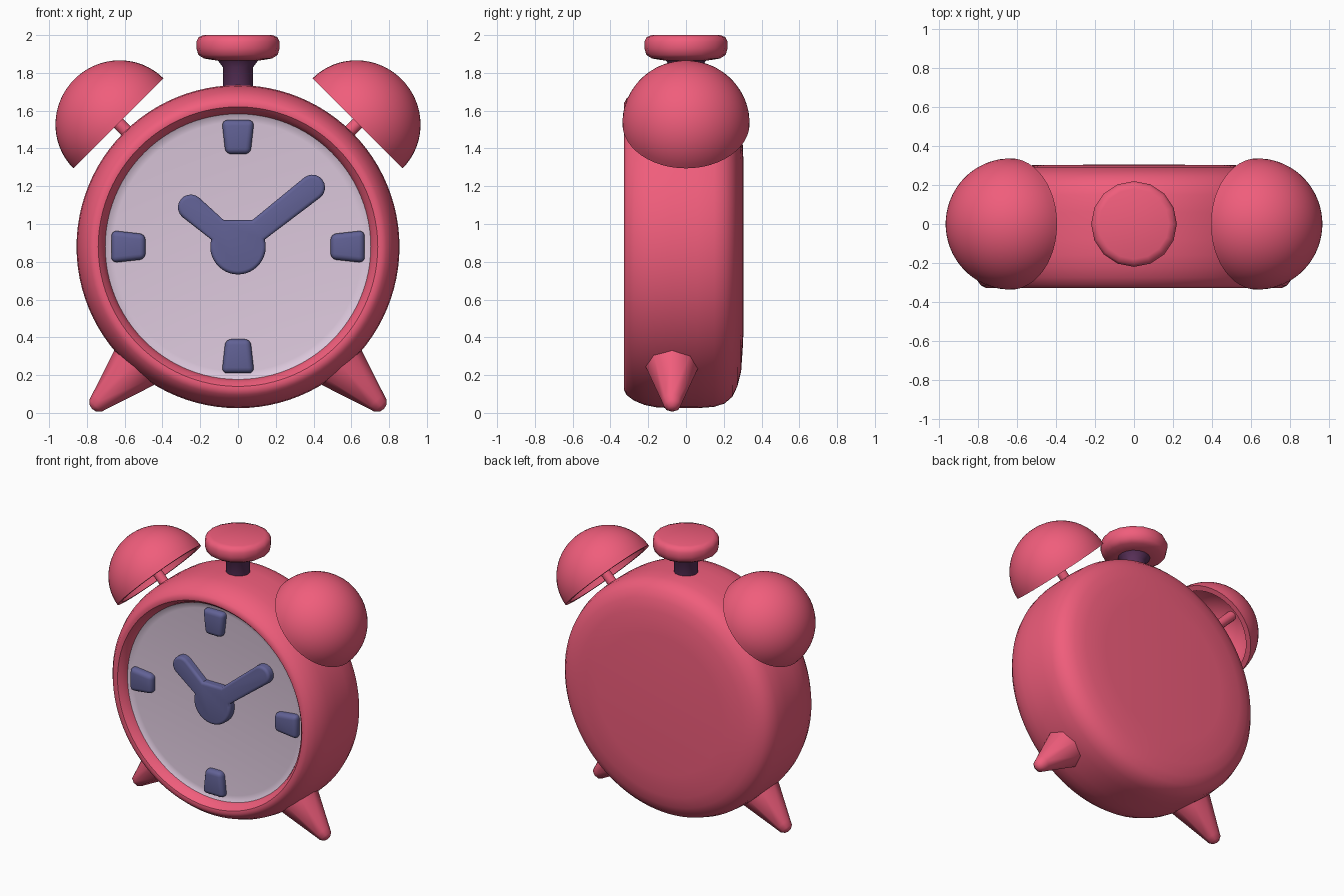
import bpy, bmesh
from math import sin, cos, pi, radians
from mathutils import Vector, Matrix

if "Cube" in bpy.data.objects:
    bpy.data.objects.remove(bpy.data.objects["Cube"])


def material(name, rgb):
    m = bpy.data.materials.new(name)
    m.diffuse_color = (*rgb, 1)
    m.use_nodes = True
    m.node_tree.nodes["Principled BSDF"].inputs["Base Color"].default_value = m.diffuse_color
    return m


PINK = material("pink", (0.87, 0.11, 0.2))
PALE = material("pale_lilac", (0.72, 0.58, 0.72))
BLUE = material("slate_blue", (0.12, 0.12, 0.3))
PLUM = material("plum", (0.1, 0.03, 0.1))
CENTRE = Vector((0, 0, 0.88))


def finish(name, bm, mat, angle):
    bmesh.ops.recalc_face_normals(bm, faces=bm.faces)
    me = bpy.data.meshes.new(name)
    bm.to_mesh(me)
    bm.free()
    me.materials.append(mat)
    ob = bpy.data.objects.new(name, me)
    bpy.context.collection.objects.link(ob)
    bpy.ops.object.select_all(action='DESELECT')
    ob.select_set(True)
    bpy.context.view_layer.objects.active = ob
    bpy.ops.object.shade_smooth_by_angle(angle=radians(angle))
    return ob


def lathe(name, profile, origin, axis, mat, segs=64, angle=40):
    """Spin (radius, height) points around an axis through origin."""
    bm = bmesh.new()
    vs = [bm.verts.new((r, 0, h)) for r, h in profile]
    edges = [bm.edges.new(p) for p in zip(vs, vs[1:])]
    bmesh.ops.spin(bm, geom=vs + edges, cent=(0, 0, 0), axis=(0, 0, 1),
                   angle=2 * pi, steps=segs)
    bmesh.ops.remove_doubles(bm, verts=bm.verts, dist=1e-4)
    rot = Vector(axis).to_track_quat('Z', 'Y').to_matrix().to_4x4()
    bm.transform(Matrix.Translation(origin) @ rot)
    return finish(name, bm, mat, angle)


def plate(name, outline, front, back, bevel, mat, corners=False):
    """Extrude an (x, z) outline in y and round its front edge."""
    bm = bmesh.new()
    face = bm.faces.new([bm.verts.new((x, front, z)) for x, z in outline])
    res = bmesh.ops.extrude_face_region(bm, geom=[face], use_keep_orig=True)
    moved = [g for g in res['geom'] if isinstance(g, bmesh.types.BMVert)]
    bmesh.ops.translate(bm, verts=moved, vec=(0, back - front, 0))
    keep = [e for e in bm.edges
            if all(abs(v.co.y - front) < 1e-5 for v in e.verts)
            or (corners and abs(e.verts[0].co.y - e.verts[1].co.y) > 1e-4)]
    bmesh.ops.bevel(bm, geom=keep, offset=bevel, segments=4, profile=0.5,
                    affect='EDGES', clamp_overlap=True)
    return finish(name, bm, mat, 40)


def arc(cx, cz, r, a0, a1, n):
    steps = [radians(a0 + (a1 - a0) * i / n) for i in range(n + 1)]
    return [(cx + r * cos(a), cz + r * sin(a)) for a in steps]


# case with rounded back and raised front rim
lathe("case", [(0, 0.305), (0.5, 0.303), (0.66, 0.292), (0.74, 0.272),
               (0.795, 0.245), (0.83, 0.205), (0.848, 0.15), (0.855, 0.06),
               (0.855, -0.08), (0.85, -0.16), (0.838, -0.22), (0.815, -0.275),
               (0.785, -0.315), (0.76, -0.328), (0.74, -0.325),
               (0.718, -0.3), (0.703, -0.265), (0.7, -0.24)],
      CENTRE, (0, 1, 0), PINK, 96)

# dial
lathe("dial", [(0.705, -0.265), (0.685, -0.254), (0.66, -0.25), (0, -0.25)],
      CENTRE, (0, 1, 0), PALE, 96)

# hour markers
for i, side in enumerate(("top", "left", "bottom", "right")):
    a = i * pi / 2
    pts = [(-0.066, 0.49), (0.066, 0.49), (0.086, 0.67), (-0.086, 0.67)]
    plate("marker_" + side,
          [(x * cos(a) - z * sin(a), 0.88 + x * sin(a) + z * cos(a)) for x, z in pts],
          -0.295, -0.23, 0.03, BLUE, corners=True)

# joined hands: hub underside, long hand tip, notch, short hand tip
outline = (arc(0, 0.88, 0.147, -195, 15, 24)
           + arc(0.393, 1.193, 0.068, -51, 129, 10)
           + [(0.075, 1.02), (-0.075, 1.02)]
           + arc(-0.25, 1.088, 0.068, 48, 228, 10))
plate("hands", outline, -0.305, -0.23, 0.02, BLUE)

# push button on top
lathe("button_stem", [(0, 1.68), (0.08, 1.68), (0.08, 1.83), (0.11, 1.87), (0, 1.875)],
      (0, 0, 0), (0, 0, 1), PLUM, 16)
lathe("button_cap", [(0, 1.865), (0.11, 1.865), (0.18, 1.876), (0.21, 1.895),
                     (0.22, 1.93), (0.22, 1.965), (0.208, 1.99), (0.18, 2.0), (0, 2.0)],
      (0, 0, 0), (0, 0, 1), PINK, 16, 50)

for side, s in (("left", -1), ("right", 1)):
    # hollow bell
    outer = [(0.337 * cos(t * pi / 32), 0.33 * sin(t * pi / 32)) for t in range(16, -1, -1)]
    inner = [(0.3 * cos(t * pi / 24), 0.29 * sin(t * pi / 24)) for t in range(13)]
    outer[0] = (0, 0.33)
    inner[-1] = (0, 0.29)
    lathe("bell_" + side, outer + inner, (s * 0.633, 0, 1.533), (s, 0, 1), PINK, 48)
    # bell post
    lathe("bell_post_" + side, [(0, -0.12), (0.034, -0.12), (0.034, 0.3), (0, 0.3)],
          (s * 0.633, 0, 1.533), (s, 0, 1), PINK, 12)
    # tapered foot
    lathe("foot_" + side, [(0, -0.08), (0.155, -0.08), (0.14, 0), (0.056, 0.255),
                           (0.045, 0.29), (0.022, 0.31), (0, 0.314)],
          (s * 0.55, -0.073, 0.243), (s, 0, -1), PINK, 8, 60)
